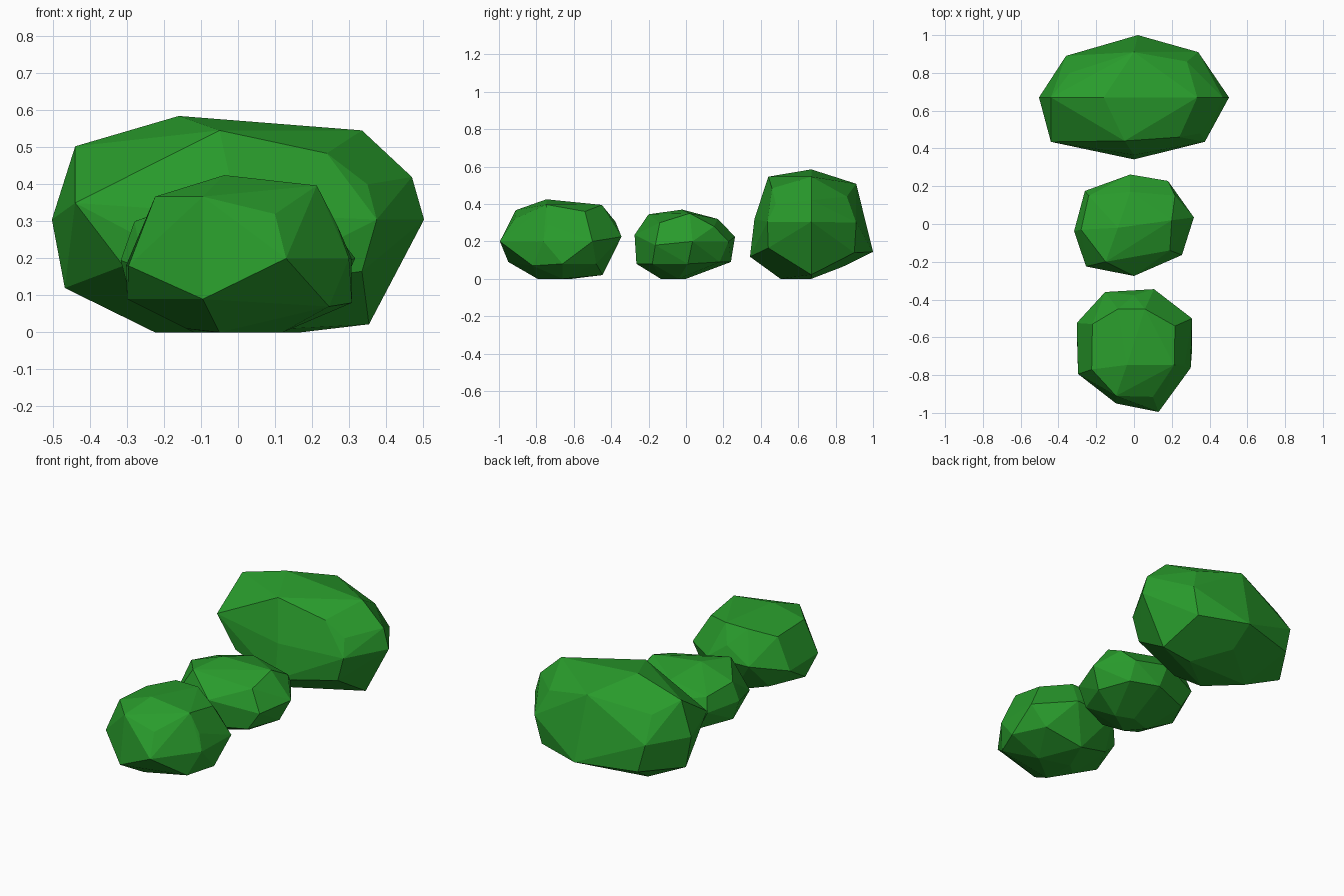
import bpy, bmesh, math

leaf = bpy.data.materials.new("leaf_green")
leaf.diffuse_color = (0.022, 0.33, 0.025, 1)


def bush(name, *levels):
    """Faceted bush: hull around the bumps of each level, flat facets merged."""
    bm = bmesh.new()
    for level in levels:
        for p in level:
            bm.verts.new(p)
    res = bmesh.ops.convex_hull(bm, input=bm.verts)
    spare = {g for g in res["geom_interior"] + res["geom_unused"]
             if isinstance(g, bmesh.types.BMVert)}
    bmesh.ops.delete(bm, geom=list(spare), context='VERTS')
    bmesh.ops.dissolve_limit(bm, angle_limit=math.radians(6),
                             verts=bm.verts, edges=bm.edges)
    bmesh.ops.recalc_face_normals(bm, faces=bm.faces)
    me = bpy.data.meshes.new(name)
    bm.to_mesh(me)
    bm.free()
    me.materials.append(leaf)
    ob = bpy.data.objects.new(name, me)
    bpy.context.collection.objects.link(ob)
    return ob


# Large bush at the back: crown, shoulder, waist, skirt, base
bush("large_bush",
     [(-.16, .67, .585), (-.05, .44, .546), (0, .91, .508), (-.44, .67, .503), (.335, .67, .546)],
     [(-.34, .49, .443), (.24, .46, .484), (.35, .48, .40), (.47, .67, .42), (.28, .86, .44), (-.34, .80, .44)],
     [(-.503, .67, .305), (.503, .67, .305), (-.44, .435, .35), (.375, .435, .305),
      (0, .366, .32), (.02, .96, .305), (.34, .91, .30), (-.36, .89, .30)],
     [(0, .342, .118), (.02, 1.0, .144), (-.468, .67, .12), (.438, .67, .168),
      (-.31, .42, .18), (.335, .44, .165), (.30, .90, .14), (-.32, .90, .14)],
     [(.354, .67, .022), (-.354, .67, .06), (-.224, .67, 0), (.168, .67, 0), (-.05, .505, 0), (0, .837, .064)])

# Small bush in the middle
bush("middle_bush",
     [(-.085, -.02, .37), (-.02, .17, .32), (-.15, -.20, .345), (-.28, -.03, .30), (.20, .02, .35)],
     [(.217, .15, .28), (.19, -.14, .30), (-.24, .15, .27), (0, -.275, .235), (-.02, .262, .225)],
     [(-.317, -.037, .195), (.317, .035, .20), (.18, .228, .20), (.254, -.164, .18),
      (-.254, -.225, .17), (-.26, .175, .19)],
     [(.02, .24, .09), (0, -.265, .08), (.26, .01, .08), (-.29, -.02, .09),
      (.18, .18, .09), (.19, -.18, .08), (-.20, -.20, .08), (-.20, .16, .08)],
     [(0, 0, 0), (-.04, -.135, 0), (.10, -.04, 0), (-.12, -.04, 0), (0, .126, .043)])

# Medium bush at the front, with a bump at its front right
bush("front_bush",
     [(-.037, -.746, .425), (.213, -.746, .397), (-.224, -.77, .367), (-.095, -.91, .367),
      (.058, -.45, .395), (-.085, -.45, .395)],
     [(.10, -.915, .32), (.217, -.54, .36), (-.22, -.53, .355), (.268, -.74, .29), (0, -.377, .305)],
     [(.13, -.995, .20), (.307, -.50, .20), (.30, -.762, .20), (-.296, -.794, .18),
      (-.303, -.524, .18), (-.153, -.36, .225), (.106, -.345, .225)],
     [(-.095, -.95, .09), (.308, -.66, .08), (.246, -.82, .07), (-.30, -.67, .09),
      (-.20, -.48, .08), (.22, -.48, .08)],
     [(-.06, -.61, 0), (-.05, -.794, 0), (.12, -.66, 0), (-.14, -.68, .01), (0, -.446, .02)])
